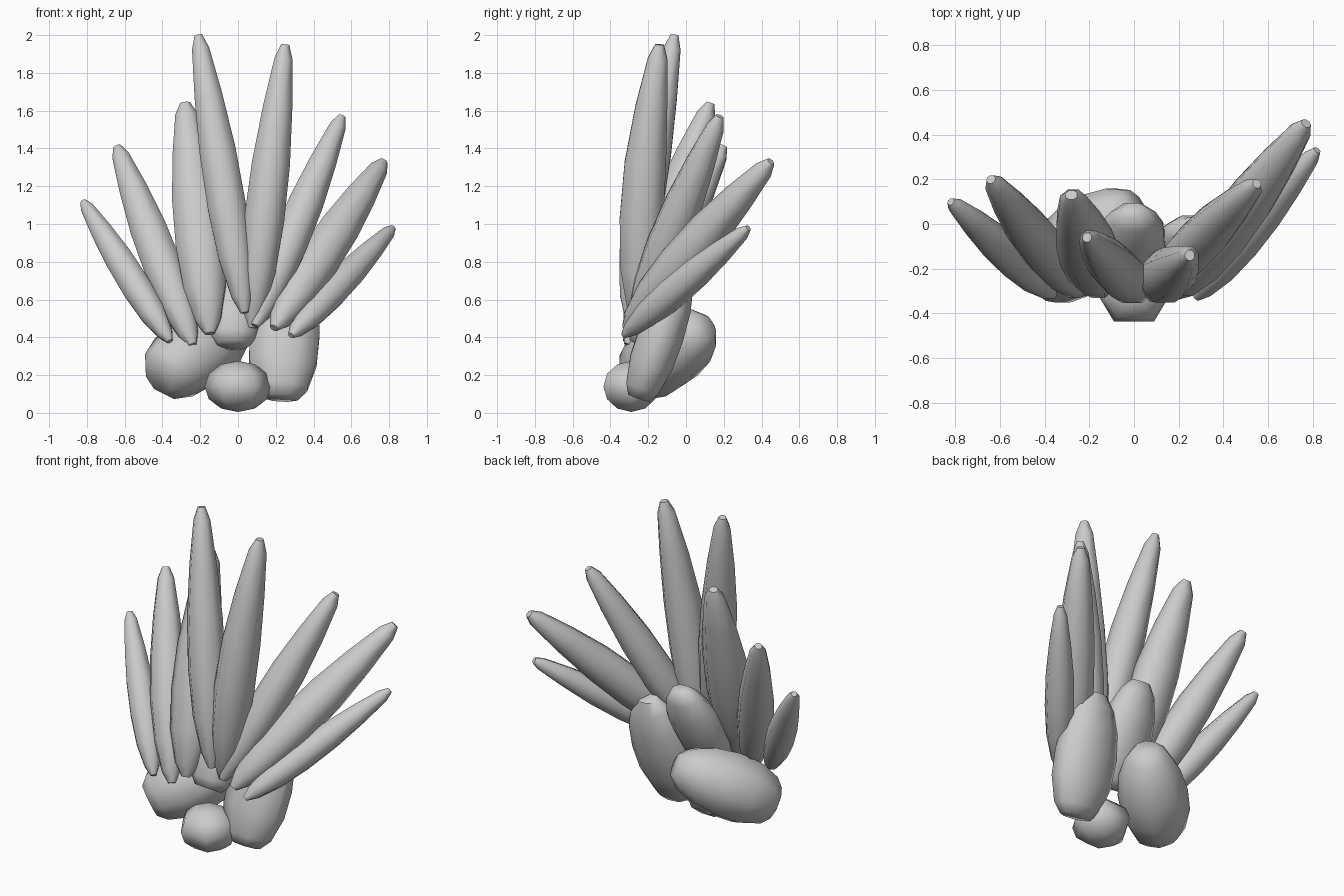
import bpy
import bmesh
import math
from mathutils import Matrix, Vector

cube = bpy.data.objects.get("Cube")
if cube:
    bpy.data.objects.remove(cube, do_unlink=True)

grey = bpy.data.materials.new("plain_grey")
grey.use_nodes = True
grey.diffuse_color = (0.6, 0.6, 0.6, 1)
grey.node_tree.nodes["Principled BSDF"].inputs["Base Color"].default_value = (0.6, 0.6, 0.6, 1)

# Profiles: (position along the axis, share of the full radius)
LEAF = [(0, 0.2), (0.06, 0.53), (0.2, 0.87), (0.38, 1), (0.58, 0.95),
        (0.78, 0.73), (0.95, 0.45), (1, 0.2)]
LOBE = [(0, 0.5), (0.08, 0.75), (0.28, 0.97), (0.5, 1), (0.72, 0.89), (0.9, 0.64), (1, 0.35)]


def spindle(name, base, tip, width, depth, profile, bow=0.0, sides=8):
    """Loft rings of a profile from base to tip, bowed towards the front."""
    base, tip = Vector(base), Vector(tip)
    axis = (tip - base).normalized()
    across = Vector((0, -1, 0)).cross(axis).normalized()
    out = axis.cross(across)
    bm = bmesh.new()
    rings = []
    for t, r in profile:
        centre = base.lerp(tip, t) + Vector((0, -bow * math.sin(math.pi * t), 0))
        ring = []
        for i in range(sides):
            a = 2 * math.pi * (i + 0.5) / sides
            ring.append(bm.verts.new(centre + across * math.cos(a) * r * width / 2
                                     + out * math.sin(a) * r * depth / 2))
        rings.append(ring)
    for low, high in zip(rings, rings[1:]):
        for i in range(sides):
            j = (i + 1) % sides
            bm.faces.new((low[i], low[j], high[j], high[i]))
    bm.faces.new(rings[0][::-1])
    bm.faces.new(rings[-1])
    bmesh.ops.recalc_face_normals(bm, faces=bm.faces)
    finish(name, bm)


def finish(name, bm):
    mesh = bpy.data.meshes.new(name)
    bm.to_mesh(mesh)
    bm.free()
    mesh.materials.append(grey)
    obj = bpy.data.objects.new(name, mesh)
    bpy.context.collection.objects.link(obj)
    bpy.ops.object.select_all(action="DESELECT")
    obj.select_set(True)
    bpy.context.view_layer.objects.active = obj
    bpy.ops.object.shade_smooth_by_angle(angle=math.radians(60))


# Fan of tall leaves, from the right side to the left
leaves = [
    ((-0.36, -0.32, 0.38), (-0.82, 0.10, 1.12), 0.17, 0.17, 0.0),
    ((-0.24, -0.31, 0.36), (-0.64, 0.20, 1.41), 0.22, 0.21, 0.01),
    ((-0.15, -0.30, 0.42), (-0.28, 0.13, 1.64), 0.28, 0.24, 0.01),
    ((0.035, -0.31, 0.53), (-0.21, -0.06, 2.0), 0.22, 0.22, 0.01),
    ((0.07, -0.25, 0.45), (0.25, -0.14, 1.95), 0.23, 0.25, 0.03),
    ((0.09, -0.28, 0.46), (0.55, 0.18, 1.57), 0.21, 0.22, 0.0),
    ((0.19, -0.32, 0.45), (0.77, 0.45, 1.33), 0.24, 0.23, 0.01),
    ((0.28, -0.33, 0.41), (0.82, 0.33, 0.98), 0.17, 0.17, 0.0),
]
for n, (base, tip, width, depth, bow) in enumerate(leaves, 1):
    spindle(f"leaf_{n}", base, tip, width, depth, LEAF, bow)

# Thick lobes around the foot
spindle("right_lobe", (-0.42, -0.27, 0.19), (0.0, 0.1, 0.46), 0.41, 0.4, LOBE)
spindle("left_lobe", (0.225, -0.25, 0.08), (0.27, -0.01, 0.76), 0.4, 0.26, LOBE)
spindle("back_lobe", (-0.03, -0.25, 0.36), (0.0, 0.06, 0.91), 0.34, 0.24, LOBE)

# Faceted pebble at the front, with one corner pointing forwards
bm = bmesh.new()
bmesh.ops.create_uvsphere(bm, u_segments=6, v_segments=6, radius=1,
                          matrix=Matrix.Rotation(math.pi / 6, 4, "Z"))
for v in bm.verts:
    v.co = Vector((v.co.x * 0.178, v.co.y * 0.17 - 0.29, v.co.z * 0.135 + 0.14))
finish("front_pebble", bm)
